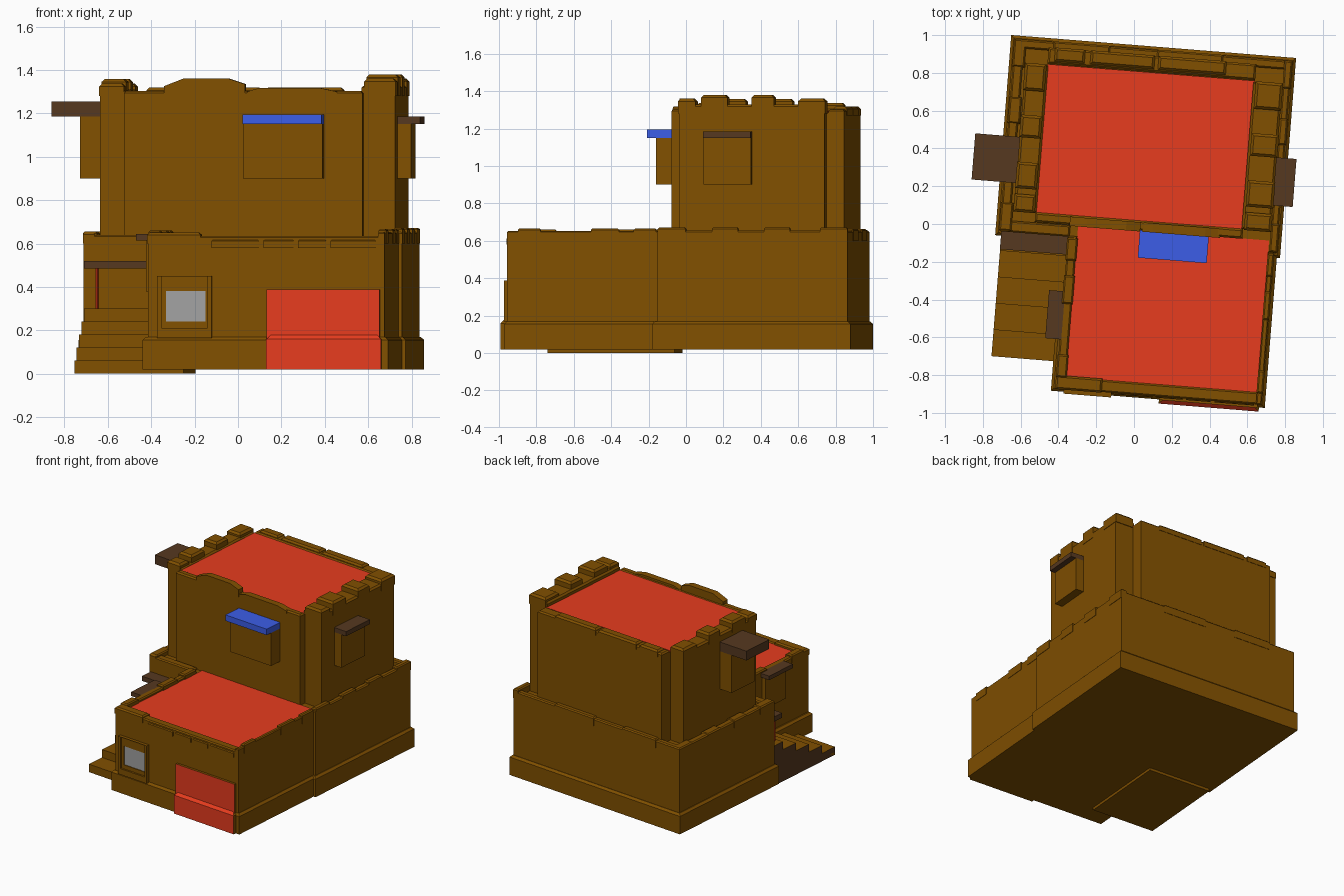
import bpy, bmesh, math
from mathutils import Matrix, Vector

if "Cube" in bpy.data.objects:
    bpy.data.objects.remove(bpy.data.objects["Cube"], do_unlink=True)

# The whole house is turned slightly on its plot
TURN = Matrix.Rotation(math.radians(-4.6), 4, 'Z')


def material(name, rgb):
    m = bpy.data.materials.new(name)
    m.use_nodes = True
    m.diffuse_color = (*rgb, 1)
    m.node_tree.nodes["Principled BSDF"].inputs["Base Color"].default_value = (*rgb, 1)
    return m


MUD = material("mud brick", (0.22, 0.08, 0.0))
RED = material("red cloth", (0.8, 0.045, 0.013))
BLUE = material("blue cloth", (0.045, 0.11, 0.8))
WOOD = material("dark wood", (0.092, 0.04, 0.014))
GREY = material("grey pane", (0.36, 0.36, 0.36))


def finish(name, bm, mat):
    bmesh.ops.recalc_face_normals(bm, faces=bm.faces[:])
    bm.transform(TURN)
    me = bpy.data.meshes.new(name)
    bm.to_mesh(me)
    bm.free()
    me.materials.append(mat)
    ob = bpy.data.objects.new(name, me)
    bpy.context.scene.collection.objects.link(ob)
    return ob


def block(name, x, y, z, mat=MUD, chamfer=0):
    """Box from (min, max) ranges, with an optional chamfered top edge."""
    rings = [(z[0], 0), (z[1] - chamfer, 0)]
    if chamfer:
        rings.append((z[1], chamfer))
    bm = bmesh.new()
    loops = []
    for h, i in rings:
        corners = [(x[0] + i, y[0] + i), (x[1] - i, y[0] + i),
                   (x[1] - i, y[1] - i), (x[0] + i, y[1] - i)]
        loops.append([bm.verts.new((a, b, h)) for a, b in corners])
    for lo, hi in zip(loops, loops[1:]):
        for k in range(4):
            n = (k + 1) % 4
            bm.faces.new((lo[k], lo[n], hi[n], hi[k]))
    bm.faces.new(loops[0])
    bm.faces.new(loops[-1])
    return finish(name, bm, mat)


def profile(name, pts, y, mat=MUD):
    """Extrude an x-z outline along y."""
    bm = bmesh.new()
    face = bm.faces.new([bm.verts.new((a, y[0], h)) for a, h in pts])
    new = bmesh.ops.extrude_face_region(bm, geom=[face])["geom"]
    bmesh.ops.translate(bm, vec=(0, y[1] - y[0], 0),
                        verts=[v for v in new if isinstance(v, bmesh.types.BMVert)])
    return finish(name, bm, mat)


def paint_side(ob, mat, direction):
    """Give a second colour to the faces turned towards a direction."""
    ob.data.materials.append(mat)
    for p in ob.data.polygons:
        if p.normal.dot(TURN.to_3x3() @ Vector(direction)) > .5:
            p.material_index = 1


# Plinths and lower walls
block("rear_plinth", (-.728, .785), (-.118, .945), (.02, .17), chamfer=.015)
block("front_plinth", (-.368, .768), (-.915, -.1), (.02, .17), chamfer=.015)
block("rear_lower_walls", (-.707, .765), (-.095, .927), (.1, .62))
block("front_walls", (-.343, .75), (-.9, -.08), (.1, .62))

# Lower parapets
block("rear_parapet", (-.707, .765), (.88, .927), (.6, .655), chamfer=.008)
block("left_parapet", (-.707, -.655), (-.095, .927), (.6, .65), chamfer=.008)
block("left_front_parapet", (-.707, -.335), (-.095, -.035), (.6, .64), chamfer=.008)
block("right_parapet", (.725, .765), (-.095, .927), (.6, .655), chamfer=.008)
block("front_parapet", (-.343, .75), (-.9, -.836), (.6, .635), chamfer=.008)
block("front_left_parapet", (-.343, -.294), (-.9, -.09), (.6, .645), chamfer=.008)
block("front_right_parapet", (.72, .75), (-.9, -.09), (.6, .652), chamfer=.006)
block("front_corner_cap", (-.347, -.1), (-.904, -.83), (.6, .65), chamfer=.01)
for i, (a, b) in enumerate([(-.84, -.72), (-.45, -.3), (-.22, -.1)]):
    block(f"front_right_merlon_{i}", (.718, .753), (a, b), (.6, .667), chamfer=.008)
    block(f"front_left_merlon_{i}", (-.347, -.29), (a, b), (.6, .66), chamfer=.008)
for i, (a, b) in enumerate([(-.05, .17), (.19, .33), (.35, .48), (.5, .71)]):
    block(f"front_ledge_{i}", (a, b), (-.907, -.84), (.58, .617), chamfer=.006)
for i, (a, b) in enumerate([(-.09, .06), (.2, .34), (.48, .62), (.78, .927)]):
    block(f"right_merlon_{i}", (.725, .768), (a, b), (.6, .672), chamfer=.008)
    block(f"left_merlon_{i}", (-.71, -.645), (a, b), (.6, .655), chamfer=.008)
for i, (a, b) in enumerate([(-.5, -.2), (.05, .4)]):
    block(f"rear_merlon_{i}", (a, b), (.87, .93), (.6, .664), chamfer=.008)

# Terrace on the front room
block("terrace", (-.294, .72), (-.836, -.03), (.6, .626), RED)

# Upper storey: a long core with a wing on each side
block("upper_core", (-.525, .578), (-.032, .895), (.6, 1.285))
block("upper_right_wing", (.57, .725), (.02, .8), (.6, 1.33), chamfer=.012)
block("upper_left_wing", (-.64, -.52), (.02, .8), (.6, 1.31), chamfer=.012)
block("upper_roof", (-.525, .578), (.02, .807), (1.27, 1.297), RED)

# Stepped merlons on both wings
for i, (a, b, h) in enumerate([(.015, .11, 1.36), (.14, .28, 1.38),
                               (.41, .53, 1.38), (.66, .805, 1.36)]):
    block(f"upper_right_merlon_{i}", (.582, .728), (a, b), (1.28, h), chamfer=.014)
    block(f"upper_left_merlon_{i}", (-.643, -.528), (a, b), (1.28, h - .022), chamfer=.014)

# Uneven parapets along the front and rear of the upper storey
block("upper_front_parapet", (-.525, .578), (-.032, .02), (1.27, 1.303), chamfer=.01)
block("upper_rear_parapet", (-.525, .578), (.81, .895), (1.27, 1.303), chamfer=.01)
profile("upper_front_hump", [(-.34, 1.28), (.035, 1.28), (.035, 1.335), (-.04, 1.36),
                             (-.25, 1.36), (-.34, 1.325)], (-.037, .012))
profile("upper_front_low_hump", [(.045, 1.28), (.46, 1.28), (.46, 1.3), (.38, 1.317),
                                 (.1, 1.317), (.045, 1.3)], (-.037, .012))
for i, (a, b) in enumerate([(-.49, -.33), (-.3, .04), (.06, .42)]):
    block(f"upper_rear_merlon_{i}", (a, b), (.825, .898), (1.27, 1.318), chamfer=.012)

# Shuttered window bays with awnings: bay ranges, then awning ranges
bays = [
    ("upper_front", (.034, .4), (-.128, 0), (.9, 1.15),
     (.034, .4), (-.176, -.03), (1.15, 1.195), BLUE),
    ("upper_right", (.7, .788), (.157, .412), (.9, 1.15),
     (.7, .83), (.157, .412), (1.15, 1.185), WOOD),
    ("upper_left", (-.745, -.62), (.166, .411), (.9, 1.185),
     (-.876, -.63), (.166, .411), (1.185, 1.255), WOOD),
    ("lower_left", (-.375, -.33), (-.62, -.4), (.38, .615),
     (-.42, -.33), (-.64, -.385), (.615, .645), WOOD),
]
for name, bx, by, bz, ax, ay, az, mat in bays:
    block(name + "_window_bay", bx, by, bz)
    block(name + "_awning", ax, ay, az, mat)

# Framed front window: a deep outer frame around a shallow inner one
def frame(name, x, z, inner_x, inner_z, y):
    block(name + "_sill", x, y, (z[0], inner_z[0]))
    block(name + "_lintel", x, y, (inner_z[1], z[1]))
    block(name + "_left_jamb", (x[0], inner_x[0]), y, inner_z)
    block(name + "_right_jamb", (inner_x[1], x[1]), y, inner_z)


frame("outer_frame", (-.3, -.047), (.165, .45), (-.28, -.067), (.21, .45), (-.925, -.89))
frame("inner_frame", (-.28, -.067), (.21, .45), (-.26, -.077), (.24, .382), (-.912, -.89))
block("window_pane", (-.26, -.077), (-.906, -.89), (.24, .382), GREY)

# Wide front door, stepping out over the plinth, painted on its front
paint_side(block("door_upper", (.206, .728), (-.918, -.88), (.15, .388)), RED, (0, -1, 0))
paint_side(block("door_lower", (.206, .737), (-.937, -.88), (.02, .178), chamfer=.019),
           RED, (0, -1, 0))

# Side stairs on a foundation slab, with open door leaf and awning
block("stair_slab", (-.696, -.19), (-.758, -.076), (0, .03))
for i in range(5):
    step = block(f"step_{i}", (-.696, -.33), (-.758 + .14 * i, -.09), (.06 * i, .06 * (i + 1)))
    paint_side(step, WOOD, (-1, 0, 0))
block("side_door_leaf", (-.645, -.638), (-.18, -.09), (.3, .485), RED)
block("side_door_awning", (-.697, -.34), (-.19, -.09), (.485, .52), WOOD)
